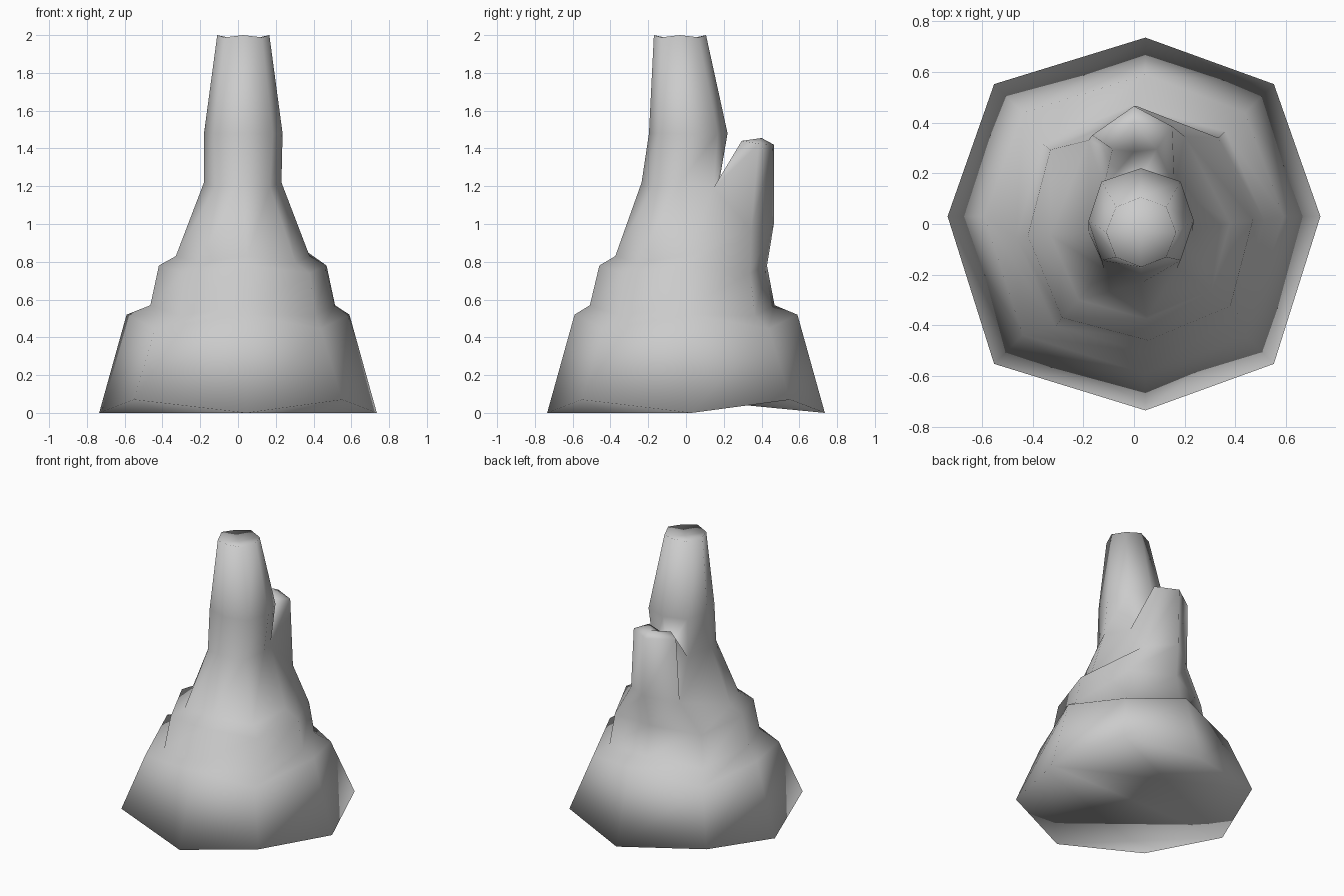
import bpy, bmesh
from math import sin, cos, radians

cube = bpy.data.objects.get("Cube")
if cube:
    bpy.data.objects.remove(cube)

stone = bpy.data.materials.new("grey stone")
stone.use_nodes = True
grey = (0.6, 0.6, 0.6, 1)
stone.diffuse_color = grey
stone.node_tree.nodes["Principled BSDF"].inputs["Base Color"].default_value = grey

bm = bmesh.new()


def ring(cx, cy, r, z, turn, corner_r, corner_dz):
    """Eight-sided loop; every second vertex is a corner."""
    verts = []
    for i in range(8):
        a = radians(45 * i + turn)
        d, h = (corner_r, z + corner_dz) if i % 2 else (r, z)
        verts.append(bm.verts.new((cx + d * cos(a), cy + d * sin(a), h)))
    return verts


def bridge(a, b, skip=()):
    n = len(a)
    for i in range(n):
        if i not in skip:
            j = (i + 1) % n
            bm.faces.new((a[i], a[j], b[j], b[i]))


def fan(loop, centre):
    c = bm.verts.new(centre)
    for i, v in enumerate(loop):
        bm.faces.new((v, loop[(i + 1) % len(loop)], c))


# Stepped mound and tapering chimney
rings = [
    ring(0, 0, 0.735, 0, 0, 0.78, 0.07),
    ring(0, 0, 0.59, 0.52, 0, 0.62, -0.075),
    ring(0.025, -0.02, 0.49, 0.57, 4, 0.51, -0.055),
    ring(0.025, -0.015, 0.445, 0.78, 4, 0.47, -0.04),
    ring(0.025, -0.02, 0.355, 0.83, 4, 0.37, -0.035),
    ring(0.025, -0.03, 0.205, 1.22, 0, 0.205, -0.025),
    ring(0.028, 0.012, 0.208, 1.48, 0, 0.22, 0),
    ring(0.028, -0.032, 0.138, 2.0, 0, 0.14, -0.012),
]
# Shift the side midpoints of the foot slightly off axis
for r in rings[:2]:
    for i in (0, 4):
        r[i].co.y += 0.03
    for i in (2, 6):
        r[i].co.x += 0.045

# Rear of the upper ledge swells up into the base of the back spout
SPOUT_BAND = 4
low, high = rings[SPOUT_BAND], rings[SPOUT_BAND + 1]
low[1].co = (0.2, 0.345, 0.97)
low[2].co = (0.01, 0.465, 1.0)
low[3].co = (-0.18, 0.33, 0.95)
# Notch between spout and chimney
high[1].co = (0.16, 0.145, 1.19)
high[3].co = (-0.12, 0.145, 1.19)

for k in range(len(rings) - 1):
    bridge(rings[k], rings[k + 1], (1, 2) if k == SPOUT_BAND else ())

# Dished chimney mouth
fan(rings[-1], (0.028, -0.032, 1.97))

# Underside: flat front half, slightly hollow back half
foot = rings[0]
bm.faces.new((foot[4], foot[6], foot[0]))
for i in (5, 7):
    bm.faces.new((foot[i - 1], foot[i], foot[(i + 1) % 8]))
fan(foot[:5], (0, 0.32, 0.04))

# Back spout, grown out of the two open rear panels
root = [low[1], low[2], low[3], high[3], high[2], high[1]]
mouth = [bm.verts.new(p) for p in (
    (0.15, 0.385, 1.425), (0, 0.465, 1.42), (-0.165, 0.35, 1.415),
    (-0.085, 0.295, 1.43), (0, 0.285, 1.4), (0.09, 0.295, 1.44))]
bridge(root, mouth)
fan(mouth, (0, 0.4, 1.455))

bmesh.ops.recalc_face_normals(bm, faces=bm.faces[:])
for f in bm.faces:
    f.smooth = True
mesh = bpy.data.meshes.new("rock_chimney")
bm.to_mesh(mesh)
bm.free()
mesh.materials.append(stone)
rock = bpy.data.objects.new("rock_chimney", mesh)
bpy.context.collection.objects.link(rock)
